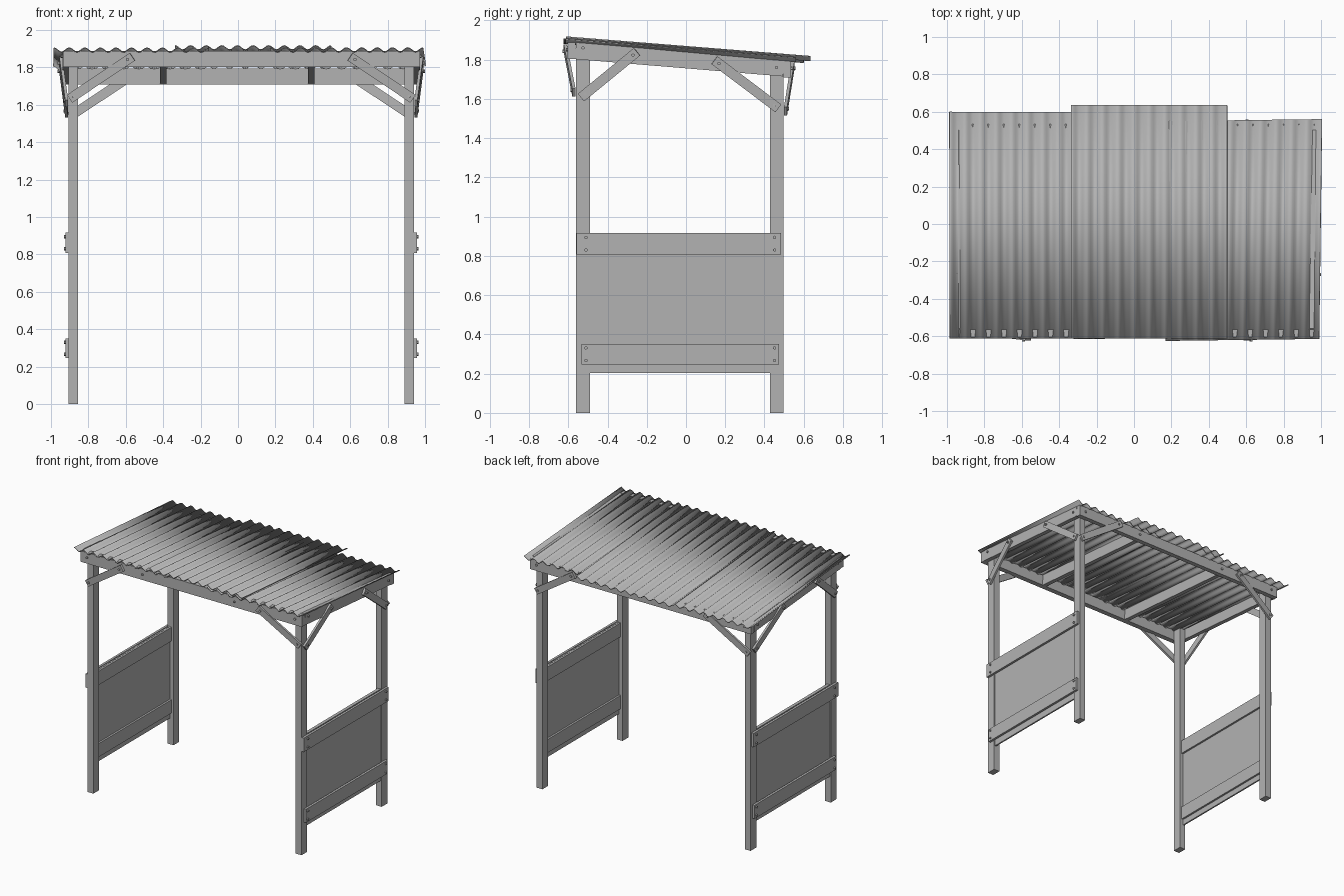
import bpy, math
from mathutils import Vector, Matrix

if "Cube" in bpy.data.objects:
    bpy.data.objects.remove(bpy.data.objects["Cube"])

GREY = (0.45, 0.45, 0.45, 1)
mat = bpy.data.materials.new("plain grey")
mat.use_nodes = True
mat.diffuse_color = GREY
mat.node_tree.nodes["Principled BSDF"].inputs["Base Color"].default_value = GREY

SLOPE = -0.08                 # roof fall from front to back
POST_X = {"right": -0.88, "left": 0.915}
OUT = {"right": -1, "left": 1}
FRONT_Y, BACK_Y = -0.525, 0.462


def mesh_object(name, verts, faces):
    mesh = bpy.data.meshes.new(name)
    mesh.from_pydata(verts, [], faces)
    mesh.materials.append(mat)
    obj = bpy.data.objects.new(name, mesh)
    bpy.context.collection.objects.link(obj)
    return obj


def plank(name, a, b, width, thick, normal):
    """Straight timber from a to b; thick is measured along normal."""
    a, b = Vector(a), Vector(b)
    along = (b - a).normalized()
    side = along.cross(Vector(normal)).normalized()
    out = side.cross(along).normalized()
    ring = [side * (width / 2 * s) + out * (thick / 2 * t)
            for s, t in ((-1, -1), (1, -1), (1, 1), (-1, 1))]
    verts = [end + r for end in (a, b) for r in ring]
    faces = [(3, 2, 1, 0), (4, 5, 6, 7)]
    faces += [(i, (i + 1) % 4, (i + 1) % 4 + 4, i + 4) for i in range(4)]
    return mesh_object(name, verts, faces)


def bolt(name, pos, normal, radius=0.009, height=0.014):
    """Small hexagonal bolt head."""
    turn = Vector(normal).to_track_quat("Z", "Y").to_matrix().to_4x4()
    bpy.ops.mesh.primitive_cylinder_add(vertices=6, radius=radius, depth=height)
    obj = bpy.context.object
    obj.name = name
    obj.data.transform(Matrix.Translation(Vector(pos)) @ turn)
    obj.data.materials.append(mat)


def roof_sheet(name, x0, width, y0, y1, z, turn=0.0):
    """Corrugated sheet following the roof slope."""
    waves, per = 10, 8
    count = waves * per
    verts = []
    for y in (y0, y1):
        for i in range(count + 1):
            t = i / per
            verts.append((x0 + width * i / count + turn * (y - y0),
                          y + turn * width * i / count,
                          z + SLOPE * (y + 0.61) + 0.011 * math.cos(math.tau * t)))
    n = count + 1
    faces = [(i, i + 1, i + 1 + n, i + n) for i in range(count)]
    obj = mesh_object(name, verts, faces)
    solid = obj.modifiers.new("thickness", "SOLIDIFY")
    solid.thickness = 0.005
    solid.offset = 0
    bpy.ops.object.select_all(action="DESELECT")
    obj.select_set(True)
    bpy.context.view_layer.objects.active = obj
    bpy.ops.object.shade_smooth_by_angle(angle=math.radians(40))


# Corner posts
for side, x in POST_X.items():
    for end, y, top in (("front", FRONT_Y, 1.875), ("back", BACK_Y, 1.795)):
        plank(f"{end}_{side}_post", (x, y, 0), (x, y, top), 0.05, 0.07, (0, 1, 0))

# Front and back beams
plank("front_beam", (-0.935, -0.583, 1.845), (0.972, -0.583, 1.845), 0.085, 0.04, (0, 1, 0))
plank("back_beam", (-0.935, 0.516, 1.752), (0.972, 0.516, 1.752), 0.085, 0.036, (0, 1, 0))

# Sloping side beams and inner rafters
rafters = {"right_side_beam": -0.921, "inner_rafter_right": -0.4,
           "inner_rafter_left": 0.392, "left_side_beam": 0.956}
for name, x in rafters.items():
    plank(name, (x, -0.563, 1.845), (x, 0.498, 1.757), 0.085, 0.034, (1, 0, 0))

# Diagonal braces leaning from the posts out to the beams
for side, x in POST_X.items():
    s = OUT[side]
    plank(f"front_brace_{side}", (x + s * 0.02, -0.571, 1.632),
          (x - s * 0.315, -0.615, 1.857), 0.05, 0.016, (0, 1, 0))
    plank(f"back_brace_{side}", (x + s * 0.02, 0.507, 1.537),
          (x - s * 0.335, 0.545, 1.772), 0.05, 0.016, (0, 1, 0))
    low, high = x + s * 0.036, x + s * 0.068
    plank(f"side_front_brace_{side}", (low, -0.535, 1.607),
          (high, -0.25, 1.84), 0.05, 0.016, (1, 0, 0))
    plank(f"side_back_brace_{side}", (low, 0.47, 1.552),
          (high, 0.145, 1.797), 0.05, 0.016, (1, 0, 0))
    # Brace bolts
    for by, bz, bx in ((-0.515, 1.625, low), (-0.27, 1.823, high),
                       (0.45, 1.567, low), (0.168, 1.78, high)):
        bolt("brace_bolt", (bx + s * 0.01, by, bz), (s, 0, 0))
    for along, by, bz in ((0, -0.582, 1.645), (-0.29, -0.622, 1.842)):
        bolt("brace_bolt", (x + s * along, by, bz), (0, -1, 0))
    for along, by, bz in ((0, 0.517, 1.55), (-0.31, 0.552, 1.757)):
        bolt("brace_bolt", (x + s * along, by, bz), (0, 1, 0))
    # Beam end bolts
    for by, bz in ((FRONT_Y, 1.86), (BACK_Y, 1.76)):
        bolt("beam_bolt", (x + s * 0.06, by, bz), (s, 0, 0))
    bolt("beam_bolt", (x, -0.604, 1.85), (0, -1, 0))
    bolt("beam_bolt", (x, 0.535, 1.755), (0, 1, 0))

# Rafter bolts through the long beams
for x in (-0.4, 0.392):
    bolt("rafter_bolt", (x, -0.604, 1.845), (0, -1, 0))
    bolt("rafter_bolt", (x, 0.535, 1.755), (0, 1, 0))

# Side panels with upper and lower boards
for side, x in POST_X.items():
    s = OUT[side]
    px = x + s * 0.012
    plank(f"{side}_panel", (px, -0.495, 0.56), (px, 0.432, 0.56), 0.715, 0.012, (1, 0, 0))
    for level, z, h, y0, y1 in (("upper", 0.862, 0.108, -0.558, 0.485),
                                ("lower", 0.299, 0.104, -0.532, 0.475)):
        bx, ix = x + s * 0.034, x - s * 0.001
        plank(f"{side}_{level}_board", (bx, y0, z), (bx, y1, z), h, 0.018, (1, 0, 0))
        plank(f"{side}_{level}_inner_board", (ix, -0.492, z), (ix, 0.43, z), h, 0.016, (1, 0, 0))
        for by in (FRONT_Y + 0.015, BACK_Y - 0.01):
            for dz in (-0.032, 0.032):
                bolt("board_bolt", (bx + s * 0.01, by, z + dz), (s, 0, 0))

# Overlapping roof sheets
roof_sheet("right_roof_sheet", -0.985, 0.83, -0.612, 0.6, 1.893, -0.002)
roof_sheet("left_roof_sheet", 0.17, 0.82, -0.625, 0.55, 1.893, 0.013)
roof_sheet("middle_roof_sheet", -0.337, 0.835, -0.612, 0.635, 1.905)
